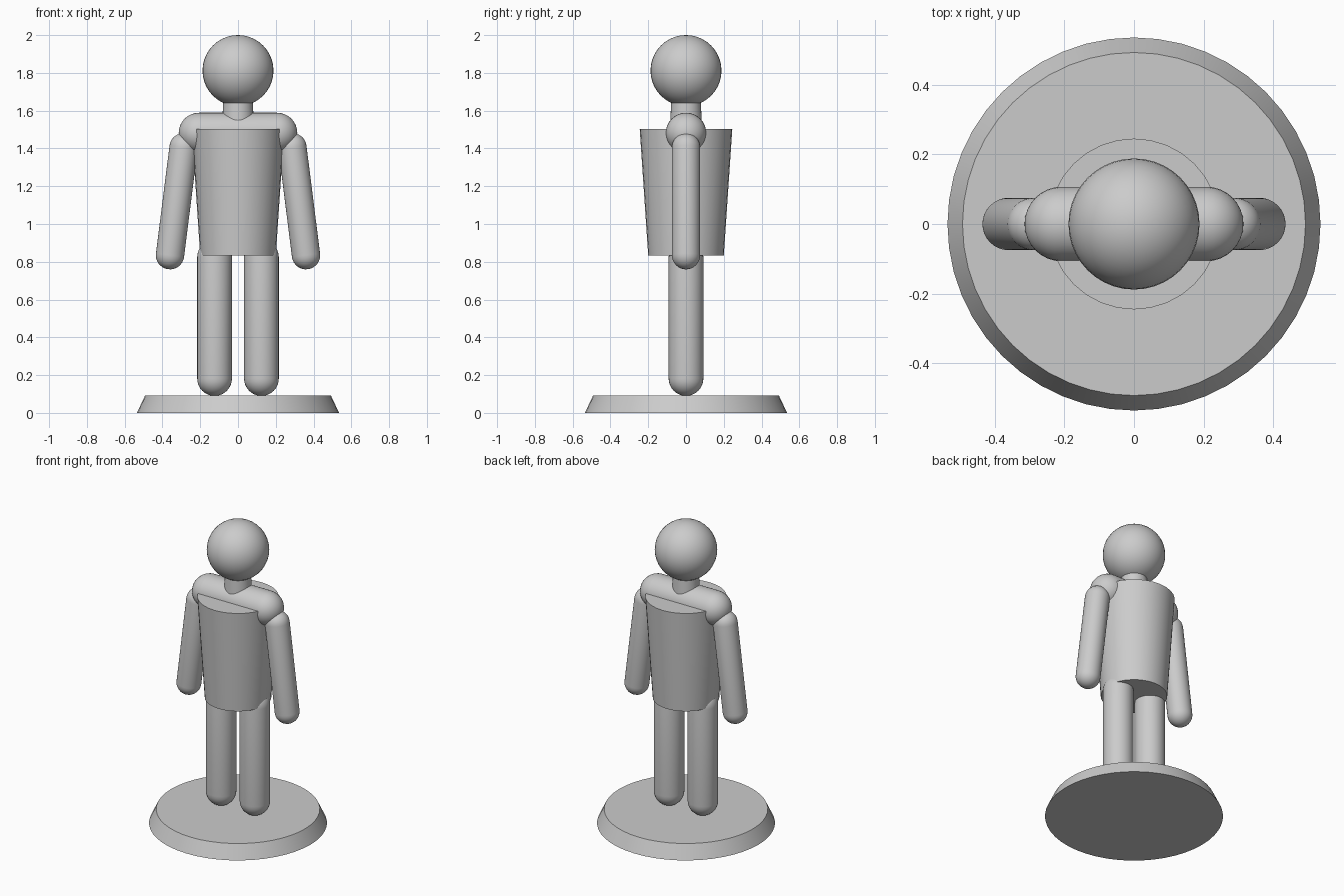
import bpy, bmesh, math
from mathutils import Vector

cube = bpy.data.objects.get("Cube")
if cube:
    bpy.data.objects.remove(cube, do_unlink=True)

GREY = (0.6, 0.6, 0.6, 1.0)
mat = bpy.data.materials.new("plain_grey")
mat.use_nodes = True
mat.diffuse_color = GREY
mat.node_tree.nodes["Principled BSDF"].inputs["Base Color"].default_value = GREY


def revolve(name, profile, start=(0, 0, 0), axis=(0, 0, 1), segments=32):
    """Spin a (radius, height) profile about an axis from a start point."""
    bm = bmesh.new()
    verts = [bm.verts.new((r, 0, z)) for r, z in profile]
    edges = [bm.edges.new(pair) for pair in zip(verts, verts[1:])]
    bmesh.ops.spin(bm, geom=verts + edges, cent=(0, 0, 0), axis=(0, 0, 1),
                   angle=math.tau, steps=segments, use_merge=True)
    bmesh.ops.remove_doubles(bm, verts=bm.verts, dist=1e-5)
    # Flat ends are closed with single faces
    open_edges = [e for e in bm.edges if e.is_boundary]
    if open_edges:
        bmesh.ops.holes_fill(bm, edges=open_edges, sides=0)
    bmesh.ops.recalc_face_normals(bm, faces=bm.faces)
    mesh = bpy.data.meshes.new(name)
    bm.to_mesh(mesh)
    bm.free()
    mesh.materials.append(mat)
    obj = bpy.data.objects.new(name, mesh)
    bpy.context.collection.objects.link(obj)
    obj.location = start
    obj.rotation_mode = 'QUATERNION'
    obj.rotation_quaternion = Vector((0, 0, 1)).rotation_difference(Vector(axis))
    bpy.ops.object.select_all(action='DESELECT')
    obj.select_set(True)
    bpy.context.view_layer.objects.active = obj
    bpy.ops.object.shade_smooth_by_angle(angle=math.radians(30))
    return obj


def capsule(name, a, b, radius, rings=8):
    """Round-ended bar between the centres of its two end spheres."""
    a, b = Vector(a), Vector(b)
    length = (b - a).length
    arc = [i * math.pi / 2 / rings for i in range(rings + 1)]
    low = [(radius * math.sin(t), -radius * math.cos(t)) for t in arc]
    high = [(r, length - z) for r, z in reversed(low)]
    return revolve(name, low + high, a, b - a)


# Stand and trunk
revolve("base", [(0.535, 0), (0.492, 0.092)], segments=48)
revolve("torso", [(0.2, 0.832), (0.245, 1.502)])
capsule("shoulders", (-0.207, 0, 1.482), (0.207, 0, 1.482), 0.107)

# Neck and head
revolve("neck", [(0.086, 1.48), (0.077, 1.68)])
half_turn = [i * math.pi / 20 for i in range(21)]
revolve("head", [(0.188 * math.sin(t), -0.188 * math.cos(t)) for t in half_turn],
        start=(0, 0, 1.812), segments=40)

# Limbs
for side, s in (("left", 1), ("right", -1)):
    capsule(side + "_arm", (s * 0.36, 0, 0.835), (s * 0.288, 0, 1.406), 0.075)
    capsule(side + "_leg", (s * 0.124, 0, 0.182), (s * 0.124, 0, 0.825), 0.092)
